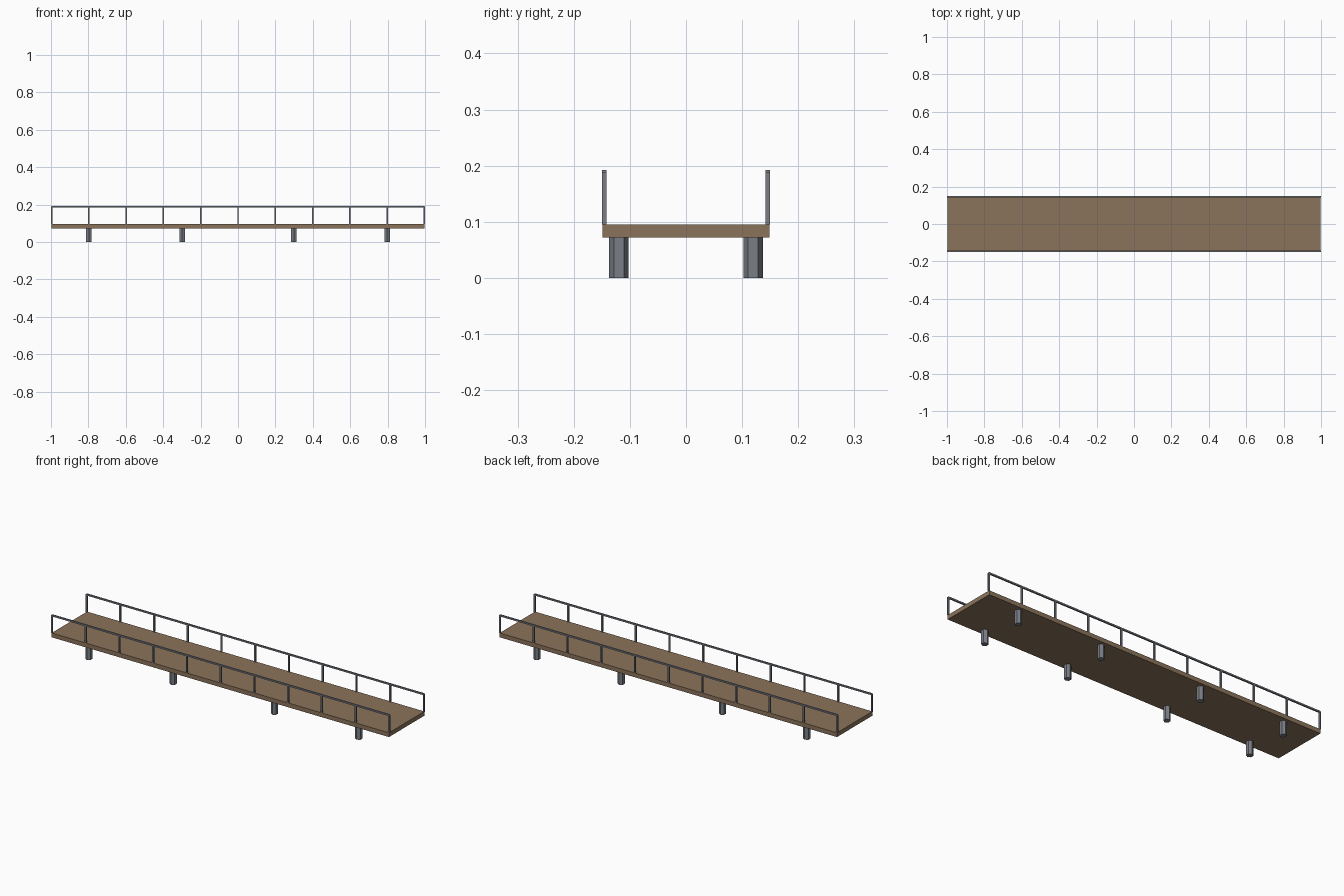
import bpy, bmesh, math
from mathutils import Matrix

if "Cube" in bpy.data.objects:
    bpy.data.objects.remove(bpy.data.objects["Cube"])


def material(name, rgb):
    m = bpy.data.materials.new(name)
    m.diffuse_color = (*rgb, 1)
    m.use_nodes = True
    m.node_tree.nodes["Principled BSDF"].inputs["Base Color"].default_value = m.diffuse_color
    return m


WOOD = material("brown_wood", (0.258, 0.173, 0.105))
STEEL = material("grey_steel", (0.195, 0.209, 0.238))


def finish(name, bm, mat):
    me = bpy.data.meshes.new(name)
    bm.to_mesh(me)
    bm.free()
    me.materials.append(mat)
    ob = bpy.data.objects.new(name, me)
    bpy.context.collection.objects.link(ob)
    return ob


def box(name, centre, size, mat):
    bm = bmesh.new()
    bmesh.ops.create_cube(bm, size=1, matrix=Matrix.Translation(centre) @ Matrix.Diagonal((*size, 1)))
    return finish(name, bm, mat)


def pile(name, x, y, radius, height, mat):
    # six-sided column with corners pointing along y
    bm = bmesh.new()
    bmesh.ops.create_cone(bm, cap_ends=True, segments=6, radius1=radius, radius2=radius, depth=height,
                          matrix=Matrix.Translation((x, y, height / 2)) @ Matrix.Rotation(math.pi / 2, 4, 'Z'))
    # make sure corners lie on the y axis
    if abs(max(v.co.y for v in bm.verts) - y - radius) > 1e-4:
        bmesh.ops.rotate(bm, verts=bm.verts, cent=(x, y, 0), matrix=Matrix.Rotation(math.pi / 6, 3, 'Z'))
    return finish(name, bm, mat)


HALF = 0.996              # half deck length
BOTTOM, TOP = 0.072, 0.095  # deck underside and walking surface
BAR = 0.008               # railing thickness
RAIL_TOP = 0.192

# deck
box("deck", (0, 0, (BOTTOM + TOP) / 2), (2 * HALF, 0.2985, TOP - BOTTOM), WOOD)

for side, s in (("front", -1), ("back", 1)):
    # support piles
    for i, x in enumerate((-0.797, -0.299, 0.299, 0.797)):
        pile(f"{side}_pile_{i + 1}", x, s * 0.1195, 0.0173, BOTTOM, STEEL)
    # railing posts and handrail
    y = s * 0.146
    post_top = RAIL_TOP - 0.003
    for i in range(11):
        x = -HALF + i * HALF / 5
        box(f"{side}_railing_post_{i + 1}", (x, y, (TOP + post_top) / 2), (BAR, BAR, post_top - TOP), STEEL)
    box(f"{side}_handrail", (0, y, RAIL_TOP - BAR / 2), (2 * HALF, BAR, BAR), STEEL)
